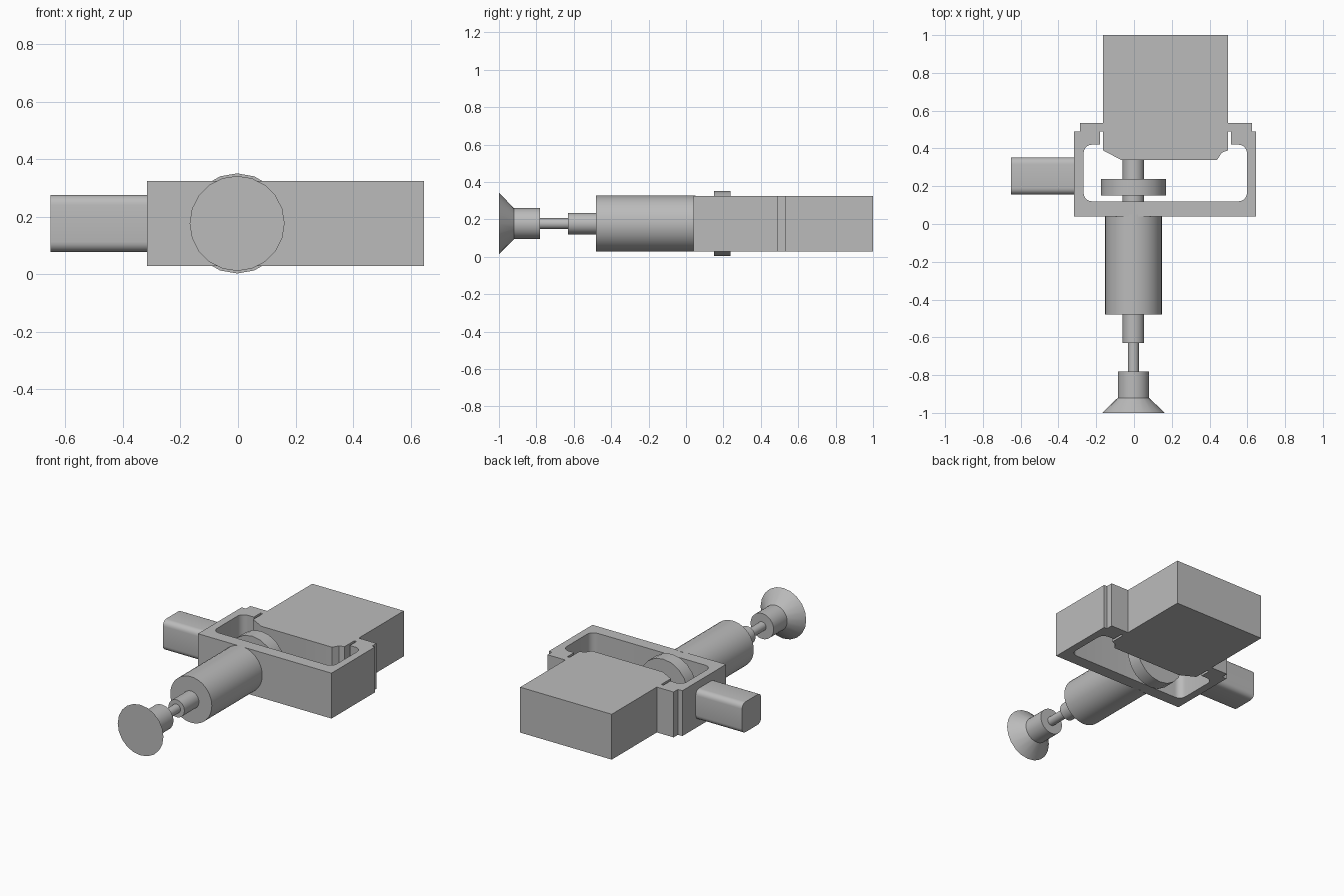
import bpy, bmesh, math

cube = bpy.data.objects.get("Cube")
if cube:
    bpy.data.objects.remove(cube, do_unlink=True)

grey = bpy.data.materials.new("plain_grey")
grey.use_nodes = True
colour = (0.5, 0.5, 0.5, 1)
grey.diffuse_color = colour
grey.node_tree.nodes["Principled BSDF"].inputs["Base Color"].default_value = colour

AXIS_X, AXIS_Z = -0.003, 0.177
BOTTOM, TOP = 0.029, 0.325


def finish(bm, name):
    bmesh.ops.recalc_face_normals(bm, faces=bm.faces[:])
    mesh = bpy.data.meshes.new(name)
    bm.to_mesh(mesh)
    bm.free()
    obj = bpy.data.objects.new(name, mesh)
    bpy.context.collection.objects.link(obj)
    mesh.materials.append(grey)
    bpy.ops.object.select_all(action="DESELECT")
    obj.select_set(True)
    bpy.context.view_layer.objects.active = obj
    bpy.ops.object.shade_smooth_by_angle(angle=math.radians(35))
    return obj


def turned(name, y0, y1, r0, r1=None, sides=32):
    """Cylinder or cone lying along y on the main axis."""
    bm = bmesh.new()
    rings = []
    for y, r in ((y0, r0), (y1, r1 or r0)):
        ring = []
        for i in range(sides):
            a = math.tau * i / sides
            ring.append(bm.verts.new((AXIS_X + r * math.sin(a), y,
                                      AXIS_Z + r * math.cos(a))))
        rings.append(ring)
        bm.faces.new(ring)
    for i in range(sides):
        j = (i + 1) % sides
        bm.faces.new((rings[0][i], rings[0][j], rings[1][j], rings[1][i]))
    return finish(bm, name)


def plate(name, outline):
    """Flat outline in x and y, extruded through the full body height."""
    bm = bmesh.new()
    face = bm.faces.new([bm.verts.new((x, y, BOTTOM)) for x, y in outline])
    out = bmesh.ops.extrude_face_region(bm, geom=[face])
    verts = [v for v in out["geom"] if isinstance(v, bmesh.types.BMVert)]
    bmesh.ops.translate(bm, verts=verts, vec=(0, 0, TOP - BOTTOM))
    return finish(bm, name)


def rounded(cx, cy, start, r=0.045, steps=6):
    """Clockwise quarter arc for an inner corner."""
    angles = [math.radians(start - 90 * i / steps) for i in range(steps + 1)]
    return [(cx + r * math.cos(a), cy + r * math.sin(a)) for a in angles]


# Open frame: outside contour, then the rounded window back round
R = 0.045
IN_L, IN_R, IN_F, IN_B = -0.267, 0.598, 0.12, 0.42
frame = [(-0.164, 0.535), (-0.285, 0.535), (-0.285, 0.49), (-0.317, 0.49),
         (-0.317, 0.04), (0.647, 0.04), (0.647, 0.49), (0.625, 0.49),
         (0.625, 0.535), (0.497, 0.535), (0.497, 0.49), (0.513, 0.49),
         (0.513, IN_B)]
frame += rounded(IN_R - R, IN_B - R, 90)
frame += rounded(IN_R - R, IN_F + R, 0)
frame += rounded(IN_L + R, IN_F + R, -90)
frame += rounded(IN_L + R, IN_B - R, 180)
frame += [(-0.18, IN_B), (-0.18, 0.49), (-0.164, 0.49)]
plate("frame", frame)

# Solid rear block with clipped inner corners
plate("rear_block", [(-0.164, 1.0), (-0.164, 0.39), (-0.07, 0.34), (0.44, 0.34),
                     (0.465, 0.378), (0.497, 0.39), (0.497, 1.0)])

# Turned parts from the frame window to the front
turned("inner_shaft", 0.11, 0.345, 0.057)
turned("adjusting_disc", 0.15, 0.238, 0.174, sides=18)
turned("barrel", -0.48, 0.05, 0.15, sides=40)
turned("neck", -0.63, -0.475, 0.057)
turned("rod", -0.785, -0.625, 0.029)
turned("collar", -0.92, -0.78, 0.083)
turned("flared_foot", -1.0, -0.92, 0.165, 0.083, sides=20)

# Side box with its four long edges rounded
bm = bmesh.new()
bmesh.ops.create_cube(bm, size=1)
for v in bm.verts:
    v.co = (-0.484 + v.co.x * 0.335, 0.254 + v.co.y * 0.197, 0.177 + v.co.z * 0.198)
long_edges = [e for e in bm.edges
              if abs(e.verts[0].co.x - e.verts[1].co.x) > 0.1]
bmesh.ops.bevel(bm, geom=long_edges, offset=0.035, segments=5,
                profile=0.5, affect="EDGES")
finish(bm, "side_box")
